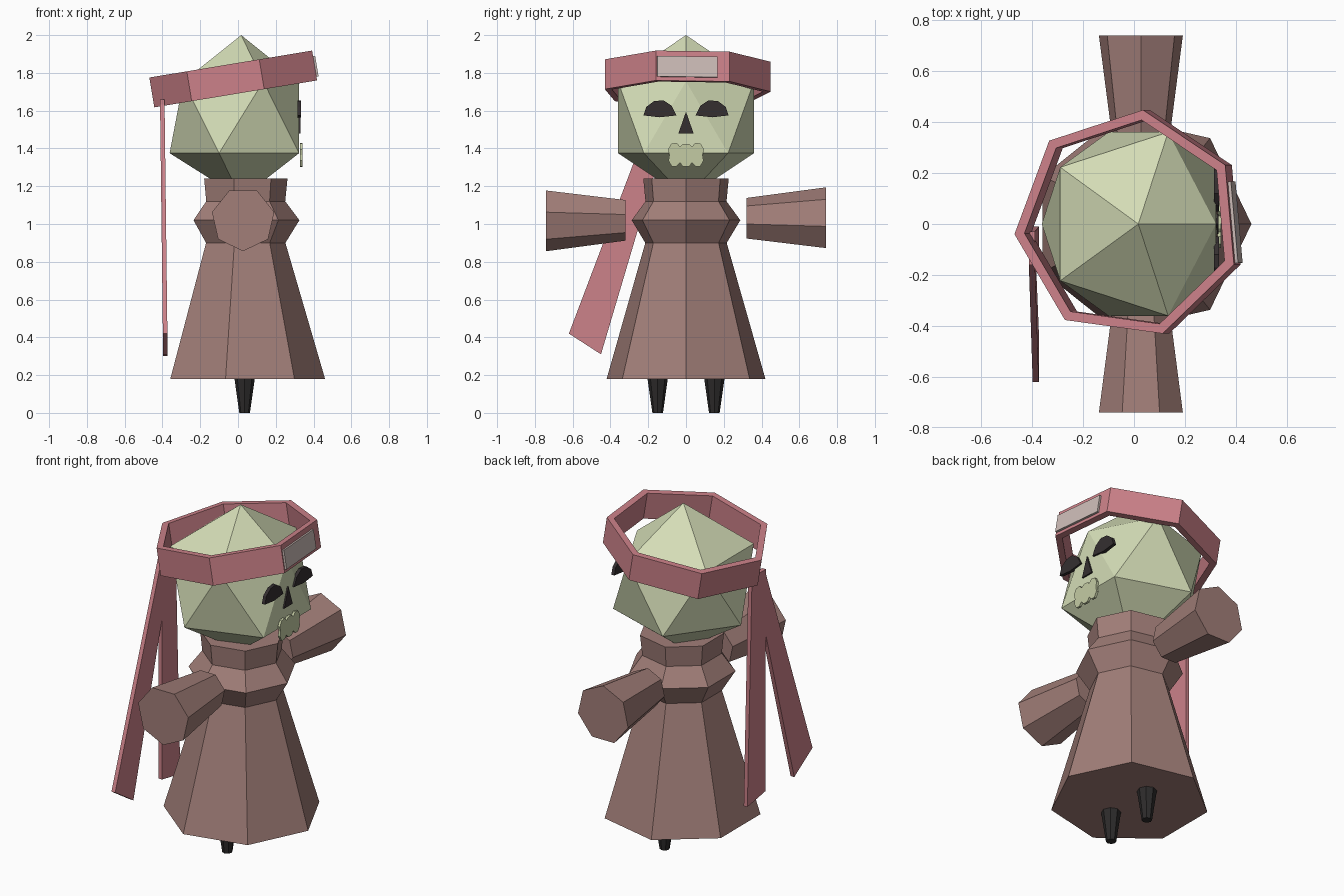
import bpy, bmesh, math
from mathutils import Matrix, Vector

if "Cube" in bpy.data.objects:
    bpy.data.objects.remove(bpy.data.objects["Cube"])


def material(name, rgb):
    m = bpy.data.materials.new(name)
    m.diffuse_color = (*rgb, 1)
    m.use_nodes = True
    m.node_tree.nodes["Principled BSDF"].inputs["Base Color"].default_value = m.diffuse_color
    return m


SKIN = material("pale_green", (0.66, 0.72, 0.47))
ROBE = material("dusty_brown", (0.36, 0.21, 0.19))
CLOTH = material("rose_red", (0.60, 0.22, 0.25))
PLATE = material("light_grey", (0.60, 0.50, 0.47))
DARK = material("charcoal", (0.035, 0.028, 0.03))
BLACK = material("soft_black", (0.026, 0.024, 0.024))
TEETH = material("dull_green", (0.55, 0.60, 0.37))


def finish(name, bm, mat):
    bmesh.ops.recalc_face_normals(bm, faces=bm.faces[:])
    me = bpy.data.meshes.new(name)
    bm.to_mesh(me)
    bm.free()
    me.materials.append(mat)
    ob = bpy.data.objects.new(name, me)
    bpy.context.collection.objects.link(ob)
    return ob


def loft(name, rings, mat, sides=7, phase=0.0, closed=False, matrix=None):
    """Stack of (radius, z) polygons; closed joins last ring to the first."""
    bm = bmesh.new()
    loops = []
    for r, z in rings:
        loops.append([bm.verts.new((r * math.cos(phase + math.tau * i / sides),
                                    r * math.sin(phase + math.tau * i / sides), z))
                      for i in range(sides)])
    pairs = list(zip(loops, loops[1:]))
    if closed:
        pairs.append((loops[-1], loops[0]))
    else:
        bm.faces.new(loops[0])
        bm.faces.new(loops[-1])
    for a, b in pairs:
        for i in range(sides):
            j = (i + 1) % sides
            bm.faces.new((a[i], a[j], b[j], b[i]))
    if matrix:
        bm.transform(matrix)
    return finish(name, bm, mat)


def slab(name, outline, x, depth, mat):
    """Outline in (y, z), extruded along x; x may vary through a function of z."""
    fx = x if callable(x) else (lambda z: x)
    bm = bmesh.new()
    back = [bm.verts.new((fx(z), y, z)) for y, z in outline]
    front = [bm.verts.new((fx(z) + depth, y, z)) for y, z in outline]
    bm.faces.new(back)
    bm.faces.new(front)
    n = len(outline)
    for i in range(n):
        j = (i + 1) % n
        bm.faces.new((back[i], back[j], front[j], front[i]))
    return finish(name, bm, mat)


# Robe with a flared collar
loft("robe", [(0.431, 0.18), (0.221, 0.90), (0.295, 1.02), (0.22, 1.12), (0.232, 1.24)],
     ROBE, matrix=Matrix.Translation((0.03, 0, 0)))

# Sleeves flare outwards along y
for side, label in ((-1, "right"), (1, "left")):
    m = Matrix.Translation((0.027, 0, 1.025)) @ Matrix.Rotation(-side * math.pi / 2, 4, 'X')
    loft(label + "_sleeve", [(0.113, 0.32), (0.169, 0.74)], ROBE,
         phase=-math.pi / 2, matrix=m)

# Peg feet
for side, label in ((-1, "right"), (1, "left")):
    loft(label + "_foot", [(0.028, 0.0), (0.055, 0.19)], BLACK, sides=8,
         matrix=Matrix.Translation((0.035, side * 0.15, 0)))

# Head: an icosahedron with a flattened face
bm = bmesh.new()
cx, r = 0.017, 0.379
top = bm.verts.new((cx, 0, 2.0))
bottom = bm.verts.new((cx, 0, 1.136))
upper, lower = [], []
for i in range(5):
    a = math.tau * i / 5
    b = a + math.pi / 5
    x = 0.322 if i == 0 else cx + r * math.cos(a)
    upper.append(bm.verts.new((x, r * math.sin(a), 1.755)))
    lower.append(bm.verts.new((cx + r * math.cos(b), r * math.sin(b), 1.375)))
for i in range(5):
    j = (i + 1) % 5
    bm.faces.new((top, upper[i], upper[j]))
    bm.faces.new((upper[i], lower[i], upper[j]))
    bm.faces.new((upper[j], lower[i], lower[j]))
    bm.faces.new((bottom, lower[j], lower[i]))
finish("head", bm, SKIN)

# Headband, tilted up at the face
tilt = Matrix.Translation((-0.012, 0, 1.77)) @ Matrix.Rotation(math.radians(-9.4), 4, 'Y')
turn = math.radians(30.8)
loft("headband", [(0.452, -0.08), (0.452, 0.08), (0.412, 0.08), (0.412, -0.08)],
     CLOTH, phase=turn, closed=True, matrix=tilt)

# Metal plate on the front face of the band
apothem = 0.452 * math.cos(math.pi / 7)
bm = bmesh.new()
bmesh.ops.create_cube(bm, size=1)
bm.transform(tilt @ Matrix.Rotation(turn - math.pi / 7, 4, 'Z')
             @ Matrix.Translation((apothem + 0.003, -0.03, -0.005))
             @ Matrix.Diagonal((0.018, 0.32, 0.11, 1)))
finish("band_plate", bm, PLATE)

# Two ribbon tails hanging from the back of the band
def hang(z):
    return -0.413 + 0.016 * (1.66 - z) / 1.3


slab("swept_tail", [(-0.15, 1.66), (-0.05, 1.66), (-0.45, 0.31), (-0.62, 0.42)],
     hang, 0.024, CLOTH)
slab("straight_tail", [(-0.16, 1.66), (-0.03, 1.66), (-0.01, 0.30), (-0.18, 0.33)],
     hang, 0.024, CLOTH)

# Face details
eye = [(0.05, 1.575), (0.075, 1.625), (0.12, 1.655), (0.17, 1.65),
       (0.21, 1.62), (0.225, 1.575), (0.14, 1.565)]
for side, label in ((-1, "right"), (1, "left")):
    slab(label + "_eye", [(side * y, z) for y, z in eye], 0.314, 0.02, DARK)
slab("nose", [(0, 1.595), (-0.04, 1.48), (0.04, 1.48)], 0.316, 0.016, DARK)

# Mouth: three rounded teeth
half = [(0.0, 1.425), (0.018, 1.422), (0.032, 1.41), (0.05, 1.43), (0.078, 1.425),
        (0.095, 1.395), (0.088, 1.365), (0.093, 1.335), (0.075, 1.305), (0.05, 1.305),
        (0.032, 1.325), (0.018, 1.305), (0.0, 1.303)]
slab("mouth", half + [(-y, z) for y, z in half[-2:0:-1]], 0.328, 0.014, TEETH)
